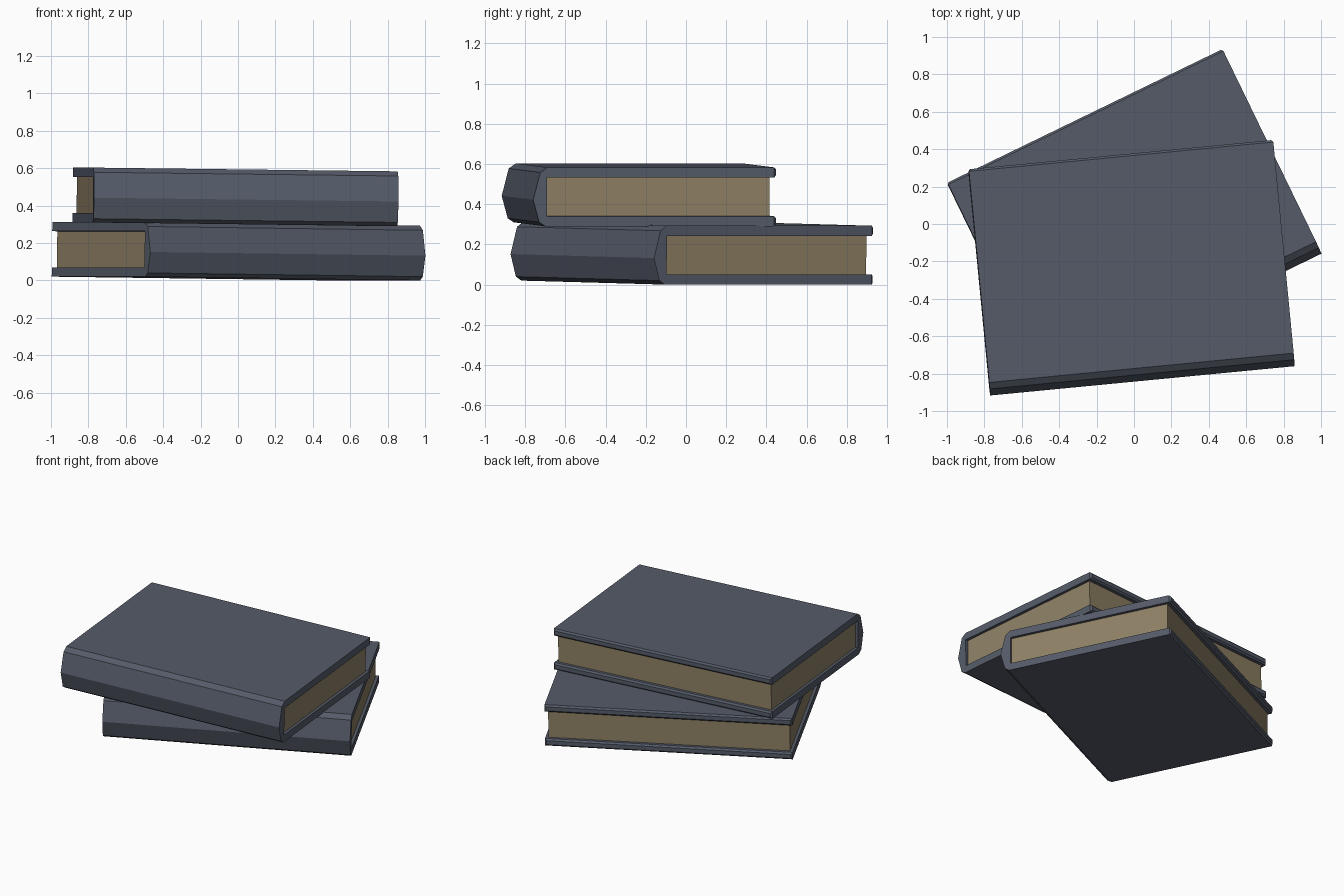
import bpy, bmesh
from math import radians
from mathutils import Matrix, Vector

cube = bpy.data.objects.get("Cube")
if cube:
    bpy.data.objects.remove(cube, do_unlink=True)

LENGTH, DEPTH, HEIGHT = 1.635, 1.215, 0.293
BOARD, SPINE = 0.05, 0.07


def material(name, rgb):
    mat = bpy.data.materials.new(name)
    mat.use_nodes = True
    mat.diffuse_color = (*rgb, 1)
    mat.node_tree.nodes["Principled BSDF"].inputs["Base Color"].default_value = (*rgb, 1)
    return mat


cover_mat = material("slate cover", (0.09, 0.105, 0.139))
page_mat = material("tan paper", (0.275, 0.218, 0.13))


def extrude_profile(points, length):
    """Extrude a depth/height outline along the spine, centred on the origin."""
    bm = bmesh.new()
    verts = [bm.verts.new((-length / 2, v - DEPTH / 2, h)) for v, h in points]
    face = bm.faces.new(verts)
    out = bmesh.ops.extrude_face_region(bm, geom=[face])
    moved = [g for g in out["geom"] if isinstance(g, bmesh.types.BMVert)]
    bmesh.ops.translate(bm, verts=moved, vec=Vector((length, 0, 0)))
    bmesh.ops.recalc_face_normals(bm, faces=bm.faces)
    return bm


def add_object(name, bm, mat, place):
    mesh = bpy.data.meshes.new(name)
    bm.to_mesh(mesh)
    bm.free()
    mesh.materials.append(mat)
    obj = bpy.data.objects.new(name, mesh)
    obj.matrix_world = place
    bpy.context.collection.objects.link(obj)


def book(name, centre, turn):
    # The book leans down slightly towards its right-hand end
    place = (Matrix.Translation(centre) @ Matrix.Rotation(radians(turn), 4, "Z")
             @ Matrix.Rotation(radians(0.7), 4, "Y"))

    # Wrap-around cover: two boards joined by a faceted spine
    top, inner_top = HEIGHT, HEIGHT - BOARD
    outline = [(DEPTH, 0), (0.06, 0), (0.03, 0.02), (0, top * 0.45),
               (0.035, top - 0.025), (0.07, top), (DEPTH, top), (DEPTH, inner_top),
               (SPINE, inner_top), (SPINE, BOARD), (DEPTH, BOARD)]
    bm = extrude_profile(outline, LENGTH)
    # Chamfer the free edges and corners of both boards
    fore = [e for e in bm.edges
            if all(v.co.y > DEPTH / 2 - 0.001 for v in e.verts)]
    bmesh.ops.bevel(bm, geom=fore, offset=0.011, segments=1,
                    affect="EDGES", clamp_overlap=True)
    add_object(name + "_cover", bm, cover_mat, place)

    # Page block, set back from the cover edges
    front, back = SPINE - 0.005, DEPTH - 0.032
    low, high = BOARD - 0.003, inner_top + 0.003
    pages = extrude_profile([(front, low), (back, low), (back, high), (front, high)],
                            LENGTH - 0.04)
    add_object(name + "_pages", pages, page_mat, place)


book("bottom_book", (0, 0.03, 0.01), 25.9)
book("top_book", (-0.015, -0.234, 0.3), 5.5)
